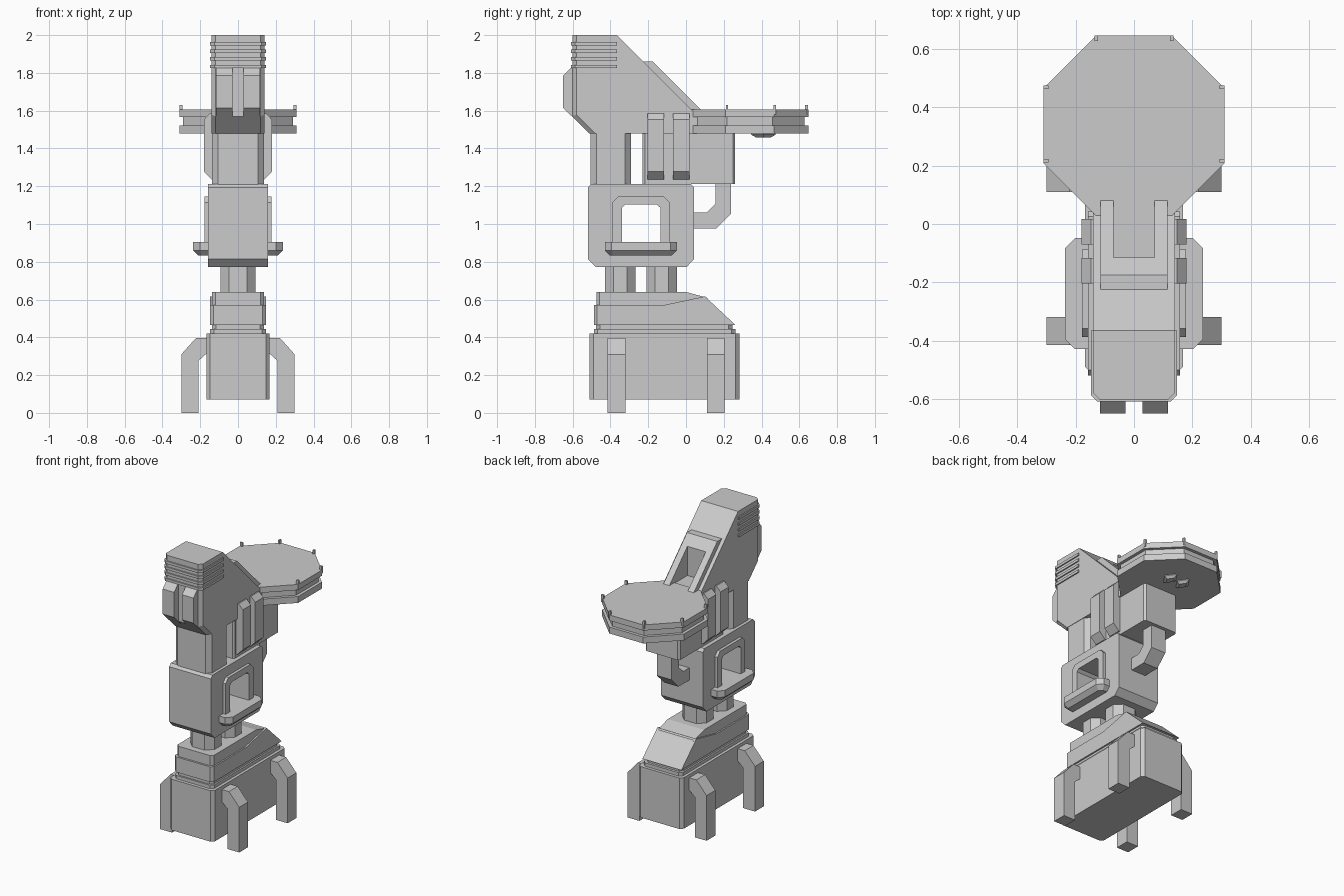
import bpy, bmesh, math
from mathutils import Vector

AXES = {'x': lambda u, v, w: (w, u, v),   # profile in (y, z)
        'y': lambda u, v, w: (u, w, v),   # profile in (x, z)
        'z': lambda u, v, w: (u, v, w)}   # profile in (x, y)


def prism(name, axis, pts, a, b, bevel=0, pick=None):
    """Extrude a flat profile along an axis, optionally chamfering picked edges."""
    bm = bmesh.new()
    place = AXES[axis]
    lo = [bm.verts.new(place(u, v, a)) for u, v in pts]
    hi = [bm.verts.new(place(u, v, b)) for u, v in pts]
    n = len(pts)
    bm.faces.new(lo)
    bm.faces.new(hi)
    for i in range(n):
        j = (i + 1) % n
        bm.faces.new((lo[i], lo[j], hi[j], hi[i]))
    bmesh.ops.recalc_face_normals(bm, faces=bm.faces)
    if bevel:
        edges = [e for e in bm.edges if pick(e.verts[0].co, e.verts[1].co)]
        bmesh.ops.bevel(bm, geom=edges, offset=bevel, segments=1, affect='EDGES', profile=0.5)
    bmesh.ops.recalc_face_normals(bm, faces=bm.faces)
    me = bpy.data.meshes.new(name)
    bm.to_mesh(me)
    bm.free()
    ob = bpy.data.objects.new(name, me)
    bpy.context.collection.objects.link(ob)
    return ob


def plan(x, y0, y1, c):
    """Rectangle centred on x = 0 with cut corners."""
    return [(-x + c, y0), (x - c, y0), (x, y0 + c), (x, y1 - c),
            (x - c, y1), (-x + c, y1), (-x, y1 - c), (-x, y0 + c)]


def block(name, x, y0, y1, z0, z1, c=0.02):
    return prism(name, 'z', plan(x, y0, y1, c), z0, z1)


def octagon(cy, half):
    r = half / math.cos(math.pi / 8)
    return [(r * math.cos(math.pi * (k + .5) / 4), cy + r * math.sin(math.pi * (k + .5) / 4))
            for k in range(8)]


def cut(ob, cutter):
    cutter.hide_render = True
    cutter.display_type = 'WIRE'
    m = ob.modifiers.new('opening', 'BOOLEAN')
    m.operation = 'DIFFERENCE'
    m.solver = 'EXACT'
    m.object = cutter


# base and its stacked cover
block('base', 0.168, -0.51, 0.283, 0.07, 0.42)
block('base_ledge', 0.148, -0.488, 0.262, 0.415, 0.443)
block('base_groove', 0.137, -0.476, 0.245, 0.44, 0.47)
front_corner = lambda p, q: p.y < -0.45 and q.y < -0.45 and abs(p.x - q.x) < 1e-4
prism('cover_lower', 'x', [(-0.488, 0.465), (-0.488, 0.57), (-0.12, 0.57), (0.10, 0.617), (0.262, 0.465)],
      -0.148, 0.148, 0.018, front_corner)
prism('cover_upper', 'x', [(-0.475, 0.5), (-0.475, 0.64), (0, 0.64), (0.11, 0.61), (0.2, 0.5)],
      -0.138, 0.138, 0.018, front_corner)

# four bent legs
for s in (-1, 1):
    for y0, tag in ((-0.415, 'front'), (0.11, 'rear')):
        prism(f'{tag}_leg', 'y', [(s * x, z) for x, z in
              [(0.21, 0), (0.30, 0), (0.30, 0.31), (0.222, 0.397), (0.16, 0.397), (0.16, 0.32), (0.21, 0.275)]],
              y0, y0 + 0.095)

# posts between base and body
block('front_post', 0.092, -0.43, -0.267, 0.6, 0.8, 0.045)
block('rear_post', 0.092, -0.21, -0.047, 0.6, 0.8, 0.045)

# body with a window right through it
body = prism('body', 'x', [(-0.52, 0.815), (-0.478, 0.772), (0.003, 0.772), (0.043, 0.815), (0.043, 1.193),
                           (0.025, 1.212), (-0.502, 1.212), (-0.52, 1.193)], -0.158, 0.158)
window = [(-0.34, 0.895), (-0.34, 1.085), (-0.322, 1.102), (-0.153, 1.102), (-0.135, 1.085), (-0.135, 0.895)]
cut(body, prism('window_cutter', 'x', window, -0.3, 0.3))
frame = [(-0.388, 0.895), (-0.388, 1.115), (-0.358, 1.146), (-0.117, 1.146), (-0.088, 1.115), (-0.088, 0.895)]
for s in (-1, 1):
    prism('window_frame', 'x', frame + window[::-1], s * 0.15, s * 0.178)
prism('window_sill', 'z', plan(0.237, -0.43, -0.048, 0.035), 0.832, 0.905, 0.028,
      lambda p, q: p.z < 0.84 and q.z < 0.84)

# neck, rear block and hook
block('neck', 0.137, -0.505, -0.292, 1.2, 1.5, 0.03)
block('rear_block', 0.13, -0.23, 0.26, 1.212, 1.5, 0.012)
prism('hook', 'x', [(0.03, 0.975), (0.16, 0.975), (0.237, 1.052), (0.237, 1.23), (0.155, 1.23),
                    (0.155, 1.105), (0.11, 1.06), (0.03, 1.06)], -0.055, 0.055)

# paired side pods
for s in (-1, 1):
    for y0 in (-0.205, -0.07):
        prism('side_pod', 'y', [(s * x, z) for x, z in
              [(0.1, 1.235), (0.138, 1.235), (0.18, 1.278), (0.18, 1.553), (0.148, 1.586), (0.1, 1.586)]],
              y0, y0 + 0.088)

# head with cut-away recess in the slope
head = prism('head', 'x', [(-0.602, 2), (-0.365, 2), (0.03, 1.605), (0.06, 1.575), (0.06, 1.48),
                           (-0.512, 1.48), (-0.602, 1.57)], -0.14, 0.14, 0.022,
             lambda p, q: p.y < -0.5 and q.y < -0.5 and abs(p.x - q.x) < 1e-4)
rail = prism('slope_rail', 'x', [(-0.245, 1.86), (-0.175, 1.86), (0.08, 1.605), (0.08, 1.59), (0.0, 1.59)],
             -0.115, 0.115)
recess = prism('recess_cutter', 'z', [(-0.07, -0.115), (0.07, -0.115), (0.07, 0.2), (-0.07, 0.2)], 1.6, 2.1)
cut(head, recess)
cut(rail, recess)

# fins round the head and two front pods
for i in range(4):
    z = 1.825 + 0.04 * i
    prism('head_fin', 'z', [(-0.125, -0.61), (0.125, -0.61), (0.148, -0.587), (0.148, -0.365),
                            (-0.148, -0.365), (-0.148, -0.587)], z, z + 0.018)
for s in (-1, 1):
    prism('front_pod', 'x', [(-0.58, 1.83), (-0.607, 1.83), (-0.65, 1.787), (-0.65, 1.615), (-0.58, 1.546)],
          s * 0.03, s * 0.117)

# octagonal platform in three layers
CY = 0.337
for name, half, z0, z1 in (('platform_bottom', 0.311, 1.478, 1.522),
                           ('platform_middle', 0.29, 1.52, 1.568),
                           ('platform_top', 0.311, 1.566, 1.605)):
    prism(name, 'z', octagon(CY, half), z0, z1)

# small upright tabs at the platform corners
for s in (-1, 1):
    for x, y, dx, dy in ((0.302, 0.47, 1, 0), (0.302, 0.217, 1, 0), (0.13, 0.638, 0, 1)):
        c = Vector((s * x, y))
        prism('platform_tab', 'z', [(c.x - .006 - .003 * dx, y - .006 - .003 * dy),
                                    (c.x + .006 + .003 * dx, y - .006 - .003 * dy),
                                    (c.x + .006 + .003 * dx, y + .006 + .003 * dy),
                                    (c.x - .006 - .003 * dx, y + .006 + .003 * dy)], 1.58, 1.63)
    # diamond stud under the platform
    prism('underside_stud', 'z', [(s * 0.05 + 0.045, 0.41), (s * 0.05, 0.475), (s * 0.05 - 0.045, 0.41),
                                  (s * 0.05, 0.345)], 1.458, 1.49, 0.015,
          lambda p, q: p.z < 1.47 and q.z < 1.47)
